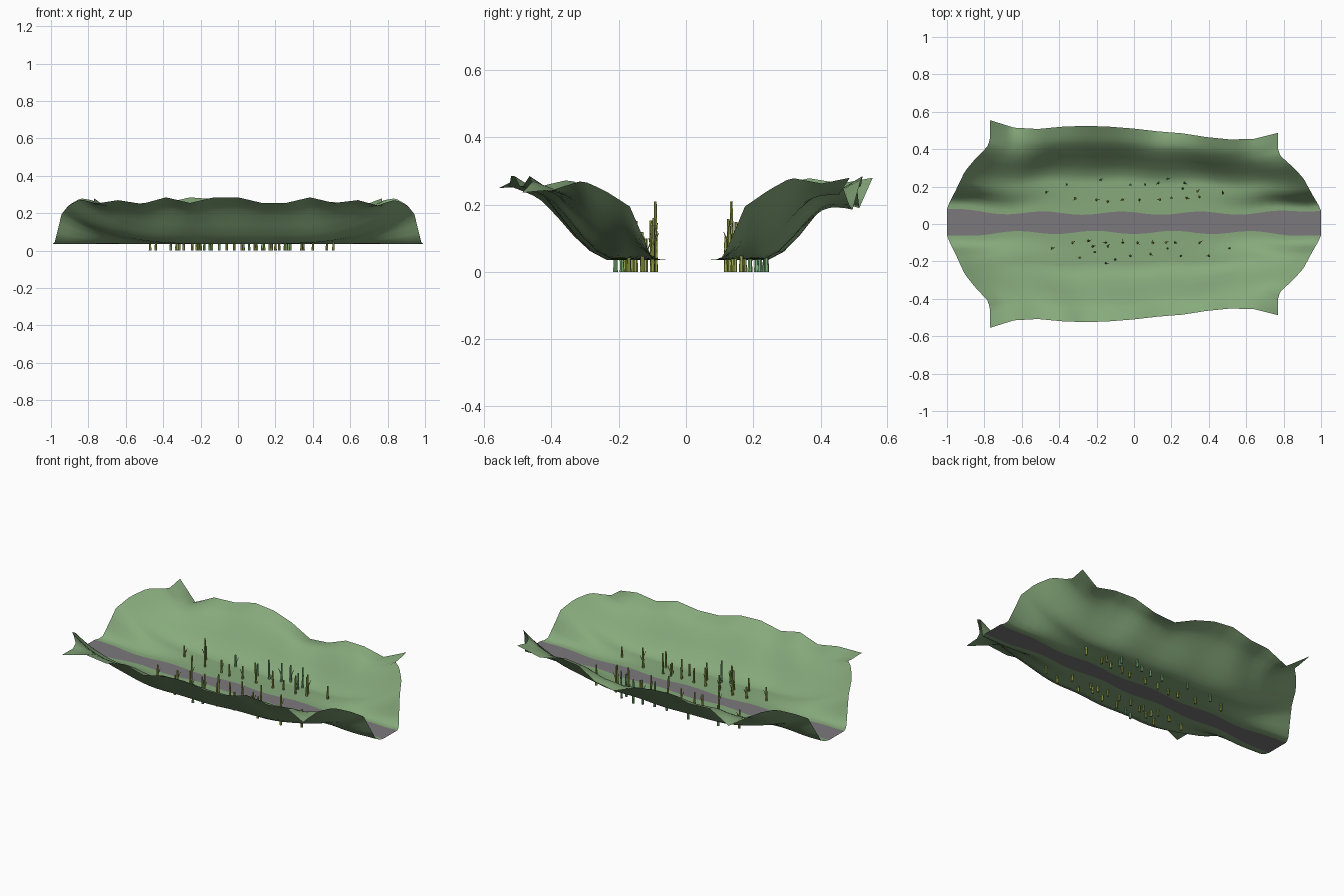
import bpy, bmesh, math, random
from mathutils import Matrix, Vector

if "Cube" in bpy.data.objects:
    bpy.data.objects.remove(bpy.data.objects["Cube"])

random.seed(4)
FLOOR = 0.036


def material(name, rgb):
    m = bpy.data.materials.new(name)
    m.diffuse_color = (*rgb, 1)
    m.use_nodes = True
    m.node_tree.nodes["Principled BSDF"].inputs["Base Color"].default_value = m.diffuse_color
    return m


def lerp(points, t):
    for (a, p), (b, q) in zip(points, points[1:]):
        if t <= b:
            return p + (q - p) * max(0, t - a) / (b - a)
    return points[-1][1]


def spread(values):
    n = len(values) - 1
    return [(-1 + 2 * i / n, v) for i, v in enumerate(values)]


def make_object(name, bm, mat, smooth=None):
    me = bpy.data.meshes.new(name)
    bm.to_mesh(me)
    bm.free()
    ob = bpy.data.objects.new(name, me)
    bpy.context.collection.objects.link(ob)
    me.materials.append(mat)
    if smooth:
        bpy.ops.object.select_all(action='DESELECT')
        bpy.context.view_layer.objects.active = ob
        ob.select_set(True)
        bpy.ops.object.shade_smooth_by_angle(angle=math.radians(smooth))
    return ob


def sheet(name, rows, mat):
    bm = bmesh.new()
    grid = [[bm.verts.new(p) for p in r] for r in rows]
    for r0, r1 in zip(grid, grid[1:]):
        for i in range(len(r0) - 1):
            bm.faces.new((r0[i], r0[i + 1], r1[i + 1], r1[i]))
    bm.normal_update()
    if sum(f.normal.z for f in bm.faces) < 0:
        bmesh.ops.reverse_faces(bm, faces=bm.faces[:])
    return make_object(name, bm, mat, 60)


grass = material("grass", (0.24, 0.40, 0.20))
stone = material("road_grey", (0.20, 0.19, 0.20))
olive = material("olive_stalk", (0.32, 0.40, 0.07))
green = material("green_stalk", (0.20, 0.45, 0.20))

# Shared plan curves of the valley
STEPS = [-1 + i / 18 for i in range(37)]
rim_y = spread([.555, .515, .508, .52, .525, .52, .51, .495, .485, .465, .452, .455, .487])
rim_z = {-1: spread([.25, .27, .25, .285, .255, .285, .285, .255, .255, .285, .255, .27, .235]),
         1: spread([.28, .19, .255, .255, .285, .275, .24, .185, .20, .255, .26, .23, .28])}
width = [(0, 1), (.08, .985), (.2, .955), (.42, .905), (.56, .85), (.7, .785), (.78, .77), (1, .77)]
end_rise = [(0, 0), (.09, 0), (.25, .65), (.42, .85), (.58, 1), (.8, .93), (1, 1)]
mid_rise = [(0, 0), (.4, 0), (.5, .1), (.6, .29), (.72, .58), (.82, .8), (1, 1)]


def road_edge(s, side):
    wave = .009 * math.cos(s * 15 + (1 if side > 0 else 0))
    return side * ((.058 if side > 0 else .045) + wave + .022 * s ** 6)


# Valley banks, one each side of the road
for side, name in ((-1, "front_bank"), (1, "back_bank")):
    rows = []
    for j in range(21):
        f = j / 20
        row = []
        for s in STEPS:
            e = road_edge(s, side)
            y = e + (side * lerp(rim_y, s) - e) * f
            b = abs(s) ** 4
            k = b * lerp(end_rise, f) + (1 - b) * lerp(mid_rise, f)
            top = .28 + (lerp(rim_z[side], s) - .28) * f ** 3
            row.append((s * lerp(width, f), y, FLOOR + k * (top - FLOOR)))
        rows.append(row)
    sheet(name, rows, grass)

# Road along the valley floor
sheet("road", [[(s, road_edge(s, side), FLOOR) for s in STEPS] for side in (-1, 1)], stone)


# Jointed stalks with occasional side shoots
def rod(bm, a, b, r0, r1):
    d = b - a
    m = Matrix.Translation((a + b) / 2) @ d.to_track_quat('Z', 'Y').to_matrix().to_4x4()
    bmesh.ops.create_cone(bm, cap_ends=True, segments=6, radius1=r0, radius2=r1,
                          depth=d.length, matrix=m)


def stalk(x, y, h, mat):
    bm = bmesh.new()
    lean = Vector((random.uniform(-.03, .03), random.uniform(-.03, .03), 1))
    base = Vector((x, y, 0))
    n = max(3, round(h / .035))
    for i in range(n):
        r = .0075 - .003 * i / n
        rod(bm, base + lean * h * i / n, base + lean * h * (i + 1) / n, r, r * .8)
    if random.random() < .5:
        ang = random.uniform(0, 6.28)
        out = Vector((math.cos(ang), math.sin(ang), 0))
        start = base + lean * h * .5
        rod(bm, start, start + out * .016 + Vector((0, 0, .04)), .003, .001)
    make_object("stalk", bm, mat)


back = [(-.47, .17), (-.36, .21), (-.18, .235), (-.02, .21), (.06, .21), (.13, .22), (.18, .24),
        (.27, .22), (.26, .19), (.475, .165), (-.315, .14), (-.2, .13), (-.14, .12), (-.06, .13),
        (.03, .13), (.14, .13), (.2, .14), (.28, .14), (.35, .145), (.34, .175)]
front = [(-.44, -.13), (-.33, -.10), (-.245, -.09), (-.22, -.12), (-.15, -.1), (-.06, -.10),
         (.02, -.1), (.10, -.1), (.17, -.1), (.22, -.1), (.35, -.1), (.51, -.13), (-.29, -.18),
         (-.21, -.15), (-.15, -.21), (-.1, -.19), (-.14, -.12), (-.02, -.17), (.09, -.16),
         (.18, -.13), (.25, -.17), (.40, -.17)]
for x, y in back + front:
    tall = (x, y) in ((-.245, -.09), (-.315, .14))
    stalk(x, y, .21 if tall else random.uniform(.09, .165), green if abs(y) > .185 else olive)
